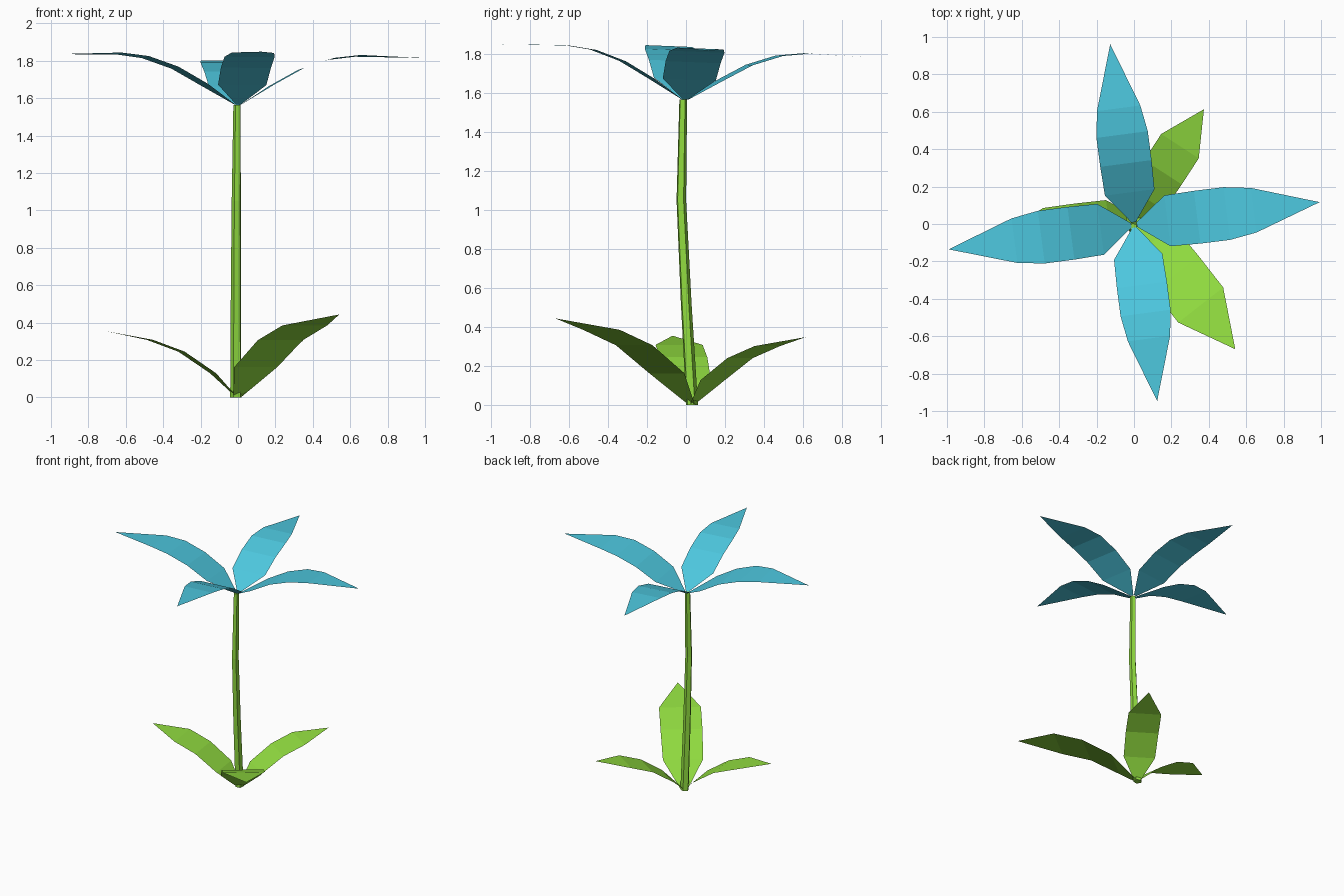
import bpy
from math import cos, sin, tau, radians

if "Cube" in bpy.data.objects:
    bpy.data.objects.remove(bpy.data.objects["Cube"])


def material(name, color):
    m = bpy.data.materials.new(name)
    m.diffuse_color = (*color, 1)
    m.use_nodes = True
    m.node_tree.nodes["Principled BSDF"].inputs["Base Color"].default_value = m.diffuse_color
    return m


petal_blue = material("petal_blue", (0.074, 0.57, 0.73))
leaf_green = material("leaf_green", (0.28, 0.71, 0.05))


def make_object(name, verts, faces, mat):
    mesh = bpy.data.meshes.new(name)
    mesh.from_pydata(verts, [], faces)
    mesh.materials.append(mat)
    obj = bpy.data.objects.new(name, mesh)
    bpy.context.collection.objects.link(obj)
    return obj


def blade(name, profile, origin, azimuth, mat, scale=1.0, tilt=(0, 0)):
    """Flat curved blade; profile rows are (reach, height, half width), last row is the tip."""
    a = radians(azimuth)
    ox, oy, oz = origin

    def place(r, s, z):
        x = (r * cos(a) - s * sin(a)) * scale
        y = (r * sin(a) + s * cos(a)) * scale
        return (ox + x, oy + y, oz + z * scale + tilt[0] * x + tilt[1] * y)

    verts, faces = [], []
    for r, z, w in profile[:-1]:
        verts += [place(r, -w, z), place(r, w, z)]
    n = len(profile) - 1
    for i in range(n - 1):
        k = 2 * i
        faces.append((k, k + 2, k + 3, k + 1))
    verts.append(place(profile[-1][0], 0, profile[-1][1]))
    faces.append((2 * n - 2, 2 * n, 2 * n - 1))
    return make_object(name, verts, faces, mat)


# Stem: bent five-sided tube, (x, y, z, radius)
path = [(-0.01, 0.03, 0.0, 0.032), (-0.01, 0.0, 0.52, 0.029),
        (-0.008, -0.025, 1.05, 0.026), (-0.004, -0.015, 1.565, 0.021)]
S = 5
verts = [(x + r * cos(tau * j / S + 0.5), y + r * sin(tau * j / S + 0.5), z)
         for x, y, z, r in path for j in range(S)]
faces = [(i * S + j, i * S + (j + 1) % S, (i + 1) * S + (j + 1) % S, (i + 1) * S + j)
         for i in range(len(path) - 1) for j in range(S)]
faces += [tuple(reversed(range(S))), tuple(range(S * (len(path) - 1), S * len(path)))]
make_object("stem", verts, faces, leaf_green)

# Four petals in a slightly tilted flower head
petal = [(0.015, 0.005, 0.012), (0.18, 0.11, 0.137), (0.34, 0.2, 0.142),
         (0.5, 0.255, 0.142), (0.645, 0.273, 0.12), (1.0, 0.265, 0)]
for name, azimuth, size in (("right", 7, 1.0), ("back", 97.5, 0.975),
                            ("left", 187.5, 1.0), ("front", 277.5, 0.95)):
    blade(name + "_petal", petal, (0, -0.005, 1.56), azimuth, petal_blue,
          size, (-0.005, -0.04))

# Three base leaves, the front one larger
leaf = [(0.0, 0.0, 0.02), (0.13, 0.13, 0.117), (0.3, 0.245, 0.122),
        (0.47, 0.308, 0.122), (0.71, 0.355, 0)]
for name, azimuth, size in (("front", -52, 1.25), ("back", 57, 0.98), ("left", 188, 1.0)):
    blade(name + "_leaf", leaf, (-0.005, 0.03, 0.0), azimuth, leaf_green, size)
